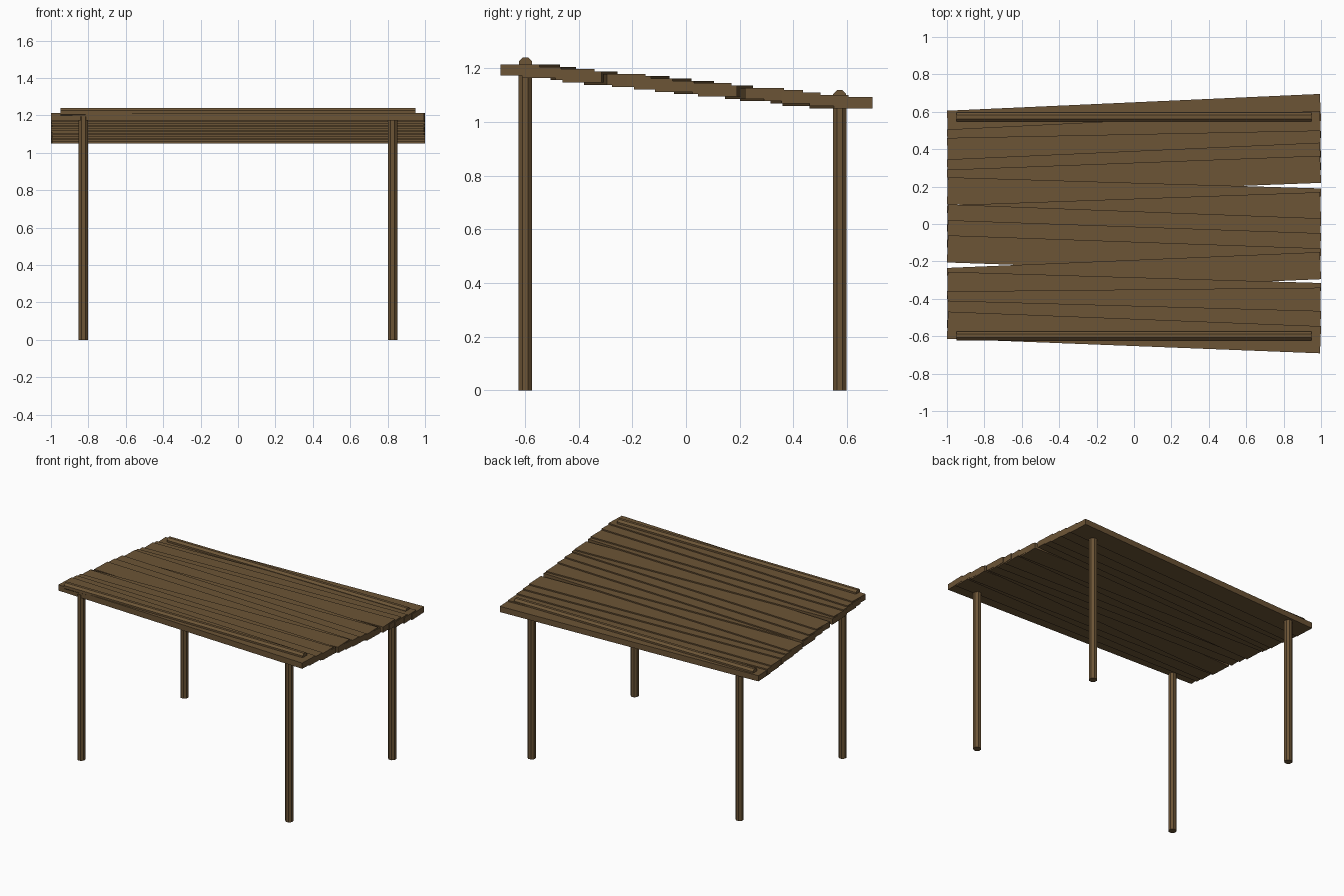
import bpy, math

if "Cube" in bpy.data.objects:
    bpy.data.objects.remove(bpy.data.objects["Cube"])

wood = bpy.data.materials.new("brown wood")
wood.diffuse_color = (0.15, 0.09, 0.037, 1)
wood.use_nodes = True
wood.node_tree.nodes["Principled BSDF"].inputs["Base Color"].default_value = wood.diffuse_color


def pole(name, radius, length, loc, rot=(0, 0, 0)):
    # eight-sided log with a flat side facing each axis
    bpy.ops.mesh.primitive_cylinder_add(vertices=8, radius=radius, depth=length)
    o = bpy.context.object
    o.rotation_euler = (0, 0, math.pi / 8)
    bpy.ops.object.transform_apply(location=False, rotation=True, scale=False)
    o.rotation_euler = rot
    o.location = loc
    o.name = name
    o.data.materials.append(wood)


def plank(index, y, slope, z):
    bpy.ops.mesh.primitive_cube_add(size=1, location=(0, y, z))
    o = bpy.context.object
    o.scale = (1.996, 0.145, 0.041)
    o.rotation_euler = (0, 0, math.atan(slope))
    o.name = f"roof_plank_{index}"
    o.data.materials.append(wood)


# Posts and the binding poles lying on the roof
for side, y, top in (("front", -0.598, 1.193), ("back", 0.572, 1.071)):
    for label, x in (("left", -0.827), ("right", 0.827)):
        pole(f"{side}_{label}_post", 0.0275, top, (x, y, top / 2))
    pole(f"{side}_roof_pole", 0.0265, 1.9, (0, y, top + 0.0225),
         (0, math.pi / 2, 0))

# Uneven overlapping roof planks, stepping down to the back: (centre y, slope)
planks = [(-0.58, -0.039), (-0.51, -0.0275), (-0.423, 0.01), (-0.358, -0.03),
          (-0.265, 0.0425), (-0.168, -0.035), (-0.087, -0.035), (-0.005, -0.0375),
          (0.0625, 0.035), (0.1475, -0.03), (0.255, 0.0375), (0.3175, 0.045),
          (0.4075, 0.02), (0.4825, 0.05), (0.578, 0.045)]
for i, (y, slope) in enumerate(planks):
    plank(i + 1, y, slope, 1.193 - 0.122 * i / (len(planks) - 1))
